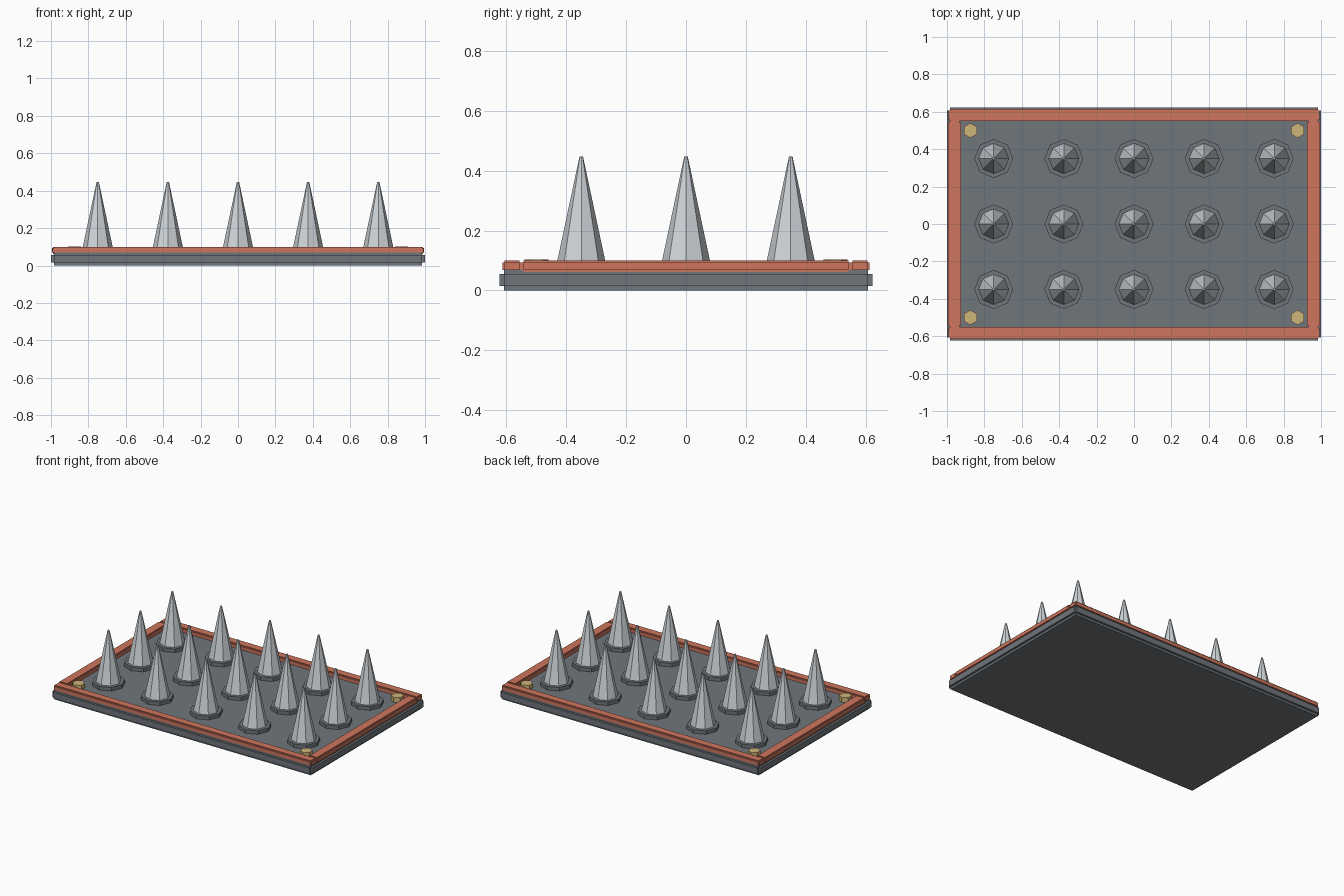
import bpy
import bmesh
from mathutils import Matrix, Vector

if "Cube" in bpy.data.objects:
    bpy.data.objects.remove(bpy.data.objects["Cube"], do_unlink=True)


def material(name, color):
    mat = bpy.data.materials.new(name)
    mat.use_nodes = True
    mat.diffuse_color = (*color, 1)
    mat.node_tree.nodes["Principled BSDF"].inputs["Base Color"].default_value = (*color, 1)
    return mat


slate = material("slate grey", (0.16, 0.18, 0.20))
rust = material("rust orange", (0.62, 0.18, 0.11))
steel = material("pale steel", (0.62, 0.66, 0.69))
brass = material("brass", (0.62, 0.46, 0.19))


def add_object(name, bm, mat):
    mesh = bpy.data.meshes.new(name)
    bm.to_mesh(mesh)
    bm.free()
    mesh.materials.append(mat)
    obj = bpy.data.objects.new(name, mesh)
    bpy.context.collection.objects.link(obj)
    return obj


def stepped_box(name, center, size, step, mat):
    """Box with square notches along every edge: one slab reaching out per axis."""
    bm = bmesh.new()
    for axis in range(3):
        dims = Vector(size) - Vector((2 * step,) * 3)
        dims[axis] = size[axis]
        bmesh.ops.create_cube(bm, size=1, matrix=Matrix.Translation(center) @ Matrix.Diagonal((*dims, 1)))
    # Long slabs share two stepped-back sides, so widen them in pairs
    return add_object(name, bm, mat)


def prism(name, x, y, bottom, top, r_bottom, r_top, sides, mat, turn=0.0):
    bm = bmesh.new()
    place = Matrix.Translation((x, y, (bottom + top) / 2)) @ Matrix.Rotation(turn, 4, "Z")
    bmesh.ops.create_cone(bm, cap_ends=True, segments=sides, radius1=r_bottom,
                          radius2=r_top, depth=top - bottom, matrix=place)
    return add_object(name, bm, mat)


# Base plate
stepped_box("base_plate", (0, 0, 0.035), (2.0, 1.245, 0.07), 0.015, slate)

# Raised frame
for side, s in (("front", -1), ("back", 1)):
    stepped_box(side + "_rail", (0, s * 0.582, 0.081), (1.982, 0.064, 0.038), 0.007, rust)
for side, s in (("right", -1), ("left", 1)):
    stepped_box(side + "_rail", (s * 0.96, 0, 0.081), (0.07, 1.1, 0.038), 0.007, rust)

# Spikes on octagonal collars
for row in (-1, 0, 1):
    for col in range(-2, 3):
        x, y = col * 0.375, row * 0.35
        prism("spike_collar", x, y, 0.06, 0.095, 0.104, 0.104, 8, slate)
        prism("spike", x, y, 0.09, 0.447, 0.082, 0.006, 8, steel)

# Hexagonal corner bolts
for sx in (-1, 1):
    for sy in (-1, 1):
        prism("corner_bolt", sx * 0.875, sy * 0.5, 0.06, 0.103, 0.04, 0.04, 6, brass)
